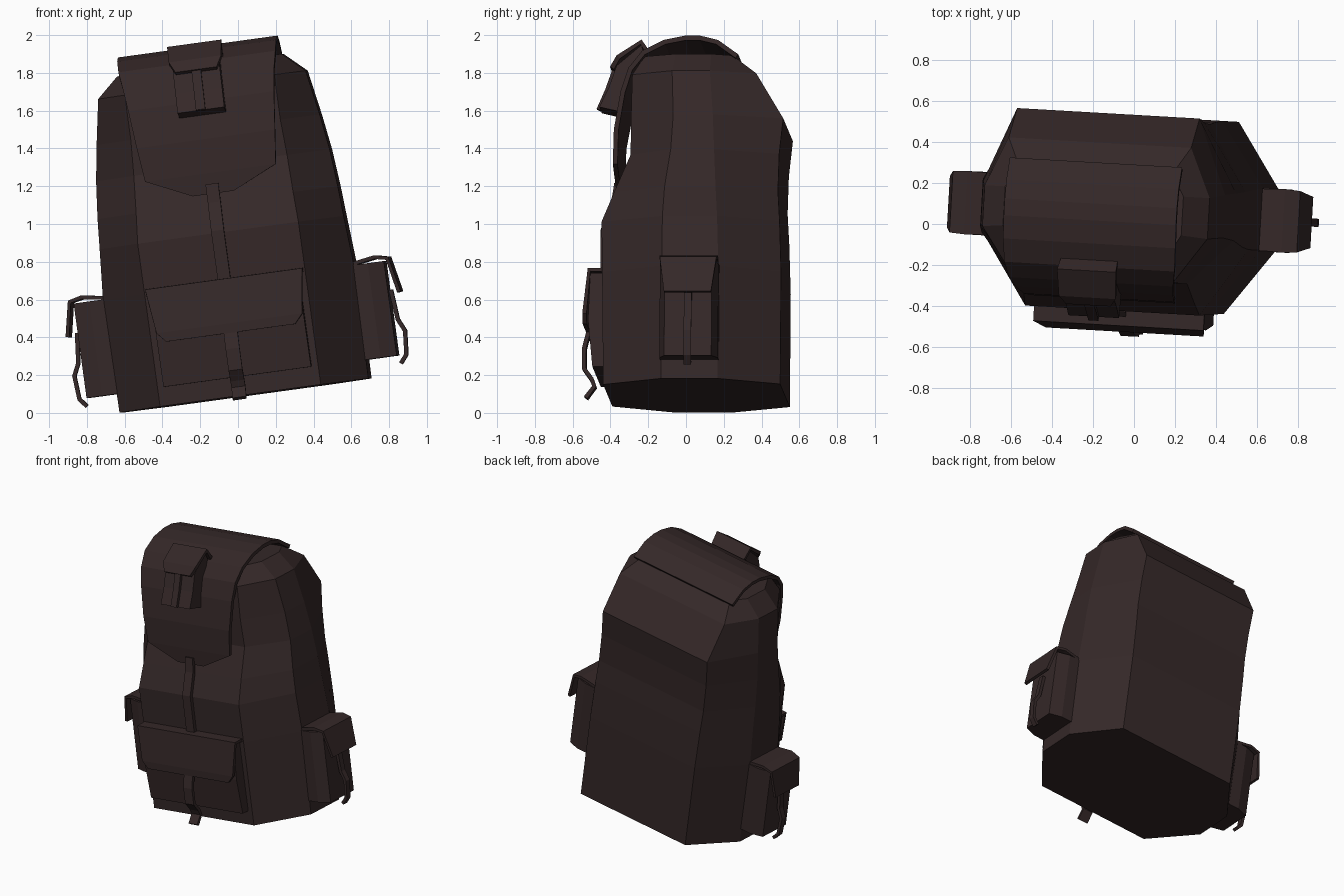
import bpy, bmesh, math
from mathutils import Matrix, Vector

if "Cube" in bpy.data.objects:
    bpy.data.objects.remove(bpy.data.objects["Cube"])

# The whole pack leans to its left and is turned slightly about z
LEAN = (Matrix.Translation((0.04, 0.055, 0.092))
        @ Matrix.Rotation(math.radians(-3.3), 4, 'Z')
        @ Matrix.Rotation(math.radians(-7.8), 4, 'Y'))

cloth = bpy.data.materials.new("dark_brown_cloth")
cloth.diffuse_color = (0.035, 0.021, 0.021, 1)
cloth.use_nodes = True
cloth.node_tree.nodes["Principled BSDF"].inputs["Base Color"].default_value = cloth.diffuse_color


def finish(name, bm, thick=0, mirror=False):
    bmesh.ops.recalc_face_normals(bm, faces=bm.faces)
    me = bpy.data.meshes.new(name)
    bm.to_mesh(me)
    bm.free()
    me.materials.append(cloth)
    ob = bpy.data.objects.new(name, me)
    bpy.context.collection.objects.link(ob)
    ob.matrix_world = LEAN
    if thick:
        m = ob.modifiers.new("thickness", 'SOLIDIFY')
        m.thickness = thick
        m.offset = 0
    if mirror:
        ob.modifiers.new("mirror", 'MIRROR')
    return ob


def loft(name, rings, mirror=False):
    """Closed solid through equal-length rings of points."""
    bm = bmesh.new()
    vs = [[bm.verts.new(p) for p in r] for r in rings]
    n = len(vs[0])
    for a, b in zip(vs, vs[1:]):
        for i in range(n):
            j = (i + 1) % n
            bm.faces.new((a[i], a[j], b[j], b[i]))
    bm.faces.new(vs[0])
    bm.faces.new(vs[-1])
    return finish(name, bm, mirror=mirror)


def ribbon(name, path, thick, across='X', mirror=False):
    """Bent cloth strip. path: (out, up, half width)."""
    bm = bmesh.new()
    rows = []
    for d, w, h in path:
        if across == 'X':
            pts = ((-h, d, w), (h, d, w))
        else:
            pts = ((d, -h, w), (d, h, w))
        rows.append([bm.verts.new(p) for p in pts])
    for a, b in zip(rows, rows[1:]):
        bm.faces.new((a[0], a[1], b[1], b[0]))
    return finish(name, bm, thick, mirror)


# Main bag: octagonal rings
# (height, front half width, front y, side x, side y front, side y back, back half width, back y)
body = [(0.00, .43, -.47, .666, -.15, .15, .45, .47),
        (0.60, .43, -.48, .672, -.15, .15, .45, .47),
        (0.87, .43, -.485, .653, -.15, .14, .45, .46),
        (1.03, .42, -.42, .643, -.14, .13, .45, .45),
        (1.23, .41, -.335, .625, -.11, .12, .45, .455),
        (1.42, .40, -.335, .597, -.10, .11, .45, .475),
        (1.66, .40, -.33, .555, -.11, .09, .45, .33),
        (1.765, .34, -.27, .44, -.10, .09, .38, .20)]
loft("main_bag", [[(-f, fy, w), (f, fy, w), (s, s0, w), (s, s1, w),
                   (b, by, w), (-b, by, w), (-s, s1, w), (-s, s0, w)]
                  for w, f, fy, s, s0, s1, b, by in body])

# Top flap folded over the bag
ribbon("top_flap", [(.225, 1.755, .425), (.12, 1.83, .425), (.03, 1.852, .425),
                    (-.05, 1.852, .425), (-.16, 1.83, .425), (-.27, 1.775, .42),
                    (-.34, 1.69, .405), (-.38, 1.57, .39), (-.415, 1.37, .37),
                    (-.42, 1.19, .35), (-.415, 1.08, .11)], .025)

# Small pocket on the flap
outline = [(-.28, 1.80), (-.30, 1.855), (-.43, 1.745), (-.47, 1.63),
           (-.52, 1.525), (-.39, 1.495), (-.35, 1.66)]
loft("flap_pocket", [[(x, v, w) for v, w in outline] for x in (-.125, .125)])
ribbon("flap_pocket_lid", [(-.255, 1.80, .14), (-.30, 1.87, .145),
                           (-.42, 1.79, .14), (-.455, 1.735, .11)], .025)
ribbon("flap_pocket_strap", [(-.445, 1.745, .025), (-.485, 1.63, .025),
                             (-.53, 1.525, .025)], .02)

# Strap running from the flap to the front pocket
ribbon("front_strap", [(-.43, 1.13, .034), (-.445, 1.03, .034), (-.50, .88, .034),
                       (-.50, .60, .034)], .025)

# Lower front pocket with lid and hanging strap
outline = [(-.44, .10), (-.53, .10), (-.555, .35), (-.545, .60), (-.44, .60)]
loft("front_pocket", [[(x, v, w) for v, w in outline] for x in (-.395, .395)])
ribbon("front_pocket_lid", [(-.455, .615, .42), (-.55, .615, .42),
                            (-.575, .385, .39), (-.575, .335, .345)], .022)
ribbon("front_pocket_strap", [(-.565, .37, .037), (-.595, .25, .037), (-.595, .14, .037),
                              (-.555, .085, .037), (-.54, .045, .037),
                              (-.585, -.015, .037)], .022)

# Side pockets, mirrored to both sides
outline = [(.60, -.155), (.745, -.155), (.83, -.125),
           (.83, .125), (.745, .155), (.60, .155)]
loft("side_pockets", [[(x, y, w) for x, y in outline] for w in (.10, .605)], mirror=True)
ribbon("side_pocket_lids", [(.65, .61, .15), (.784, .632, .155), (.85, .617, .15),
                            (.887, .433, .125)], .02, 'Y', True)
ribbon("side_pocket_straps", [(.84, .45, .02), (.855, .29, .02), (.885, .225, .02),
                              (.875, .10, .02), (.84, .057, .02)], .022, 'Y', True)
